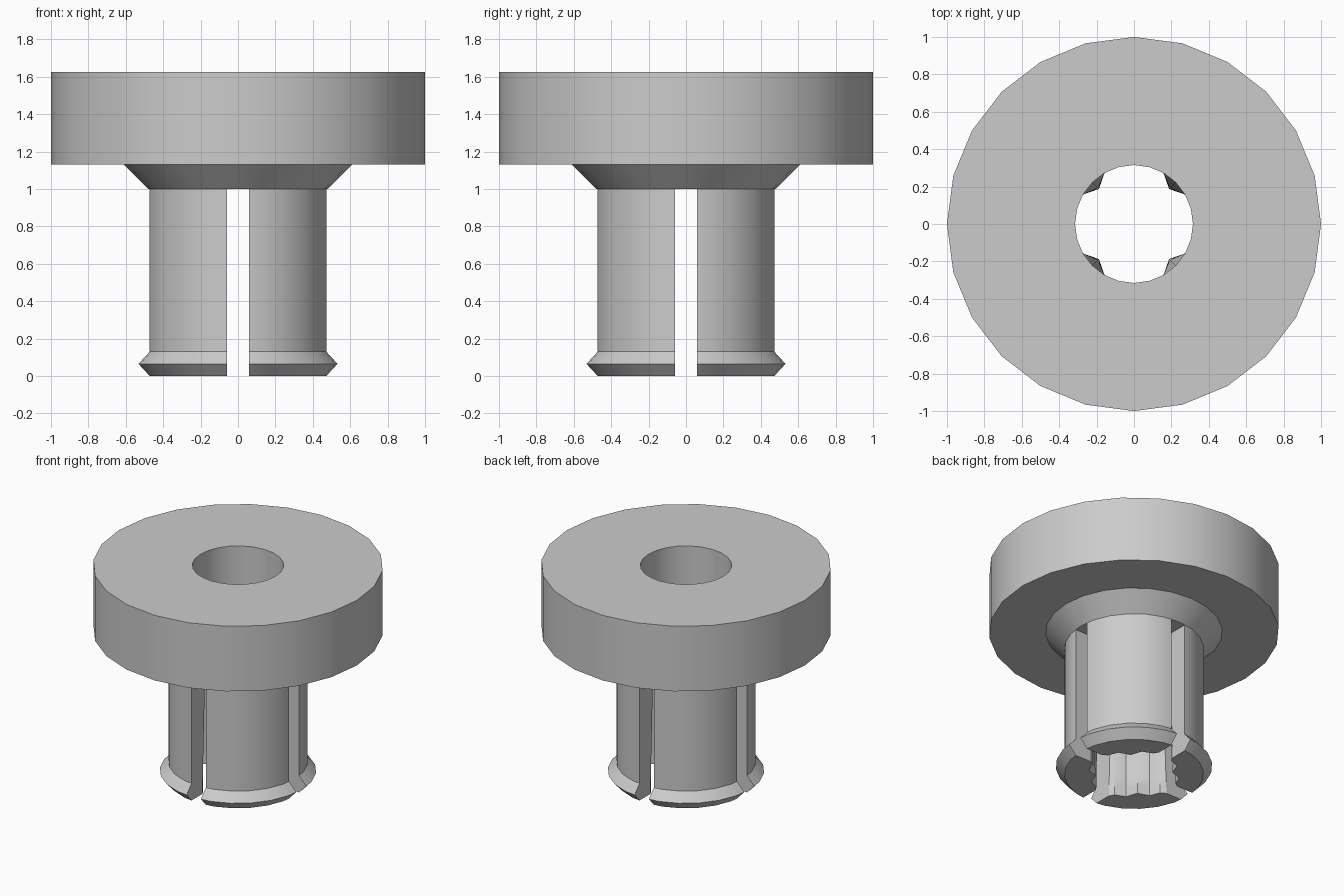
import bpy, bmesh
from math import sin, cos, radians, sqrt

if "Cube" in bpy.data.objects:
    bpy.data.objects.remove(bpy.data.objects["Cube"], do_unlink=True)

SIDES = 24
STEP = radians(360 / SIDES)
BORE = 0.315       # hole radius
SHAFT = 0.48       # outer radius of the prongs
SLOT = 0.06        # half width of the slots

grey = bpy.data.materials.new("plain grey")
grey.use_nodes = True
grey.diffuse_color = (0.6, 0.6, 0.6, 1)
grey.node_tree.nodes["Principled BSDF"].inputs["Base Color"].default_value = (0.6, 0.6, 0.6, 1)


def finish(name, bm):
    bmesh.ops.recalc_face_normals(bm, faces=bm.faces)
    mesh = bpy.data.meshes.new(name)
    bm.to_mesh(mesh)
    bm.free()
    mesh.materials.append(grey)
    obj = bpy.data.objects.new(name, mesh)
    bpy.context.collection.objects.link(obj)
    bpy.ops.object.select_all(action="DESELECT")
    obj.select_set(True)
    bpy.context.view_layer.objects.active = obj
    bpy.ops.object.shade_smooth_by_angle(angle=radians(25))


def bridge(bm, a, b):
    for i in range(len(a)):
        j = (i + 1) % len(a)
        bm.faces.new((a[i], a[j], b[j], b[i]))


# Flanged head: closed profile turned around the axis
profile = [(BORE, 1.0), (SHAFT, 1.0), (0.61, 1.13), (1.0, 1.13), (1.0, 1.625), (BORE, 1.625)]
bm = bmesh.new()
rings = [[bm.verts.new((r * cos(k * STEP), r * sin(k * STEP), z)) for r, z in profile]
         for k in range(SIDES)]
for k in range(SIDES):
    bridge(bm, rings[k], rings[(k + 1) % SIDES])
finish("flanged_head", bm)


def slot_end(r):
    """Point where the slot plane meets the first side of the polygon."""
    t = SLOT / (r * sin(STEP))
    return r + t * r * (cos(STEP) - 1), SLOT


def arc(radii, end):
    x, y = slot_end(end)
    pts = [(r * cos((i + 1) * STEP), r * sin((i + 1) * STEP)) for i, r in enumerate(radii)]
    return [(x, y)] + pts + [(y, x)]


# Four snap prongs, each with a barbed foot and a tapering inner rib
foot = [(0.0, SHAFT), (0.065, 0.54), (0.13, SHAFT), (1.0, SHAFT)]
for name, quarter in (("back_left", 0), ("back_right", 1), ("front_right", 2), ("front_left", 3)):
    bm = bmesh.new()
    c, s = (1, 0, -1, 0)[quarter], (0, 1, 0, -1)[quarter]
    sections = []
    for z, r in foot:
        tip = BORE - 0.05 * (1 - z)
        edge = BORE + 0.035 * (1 - z)
        outline = arc([r] * 5, r) + arc([BORE, BORE, tip, BORE, BORE], edge)[::-1]
        sections.append([bm.verts.new((x * c - y * s, x * s + y * c, z)) for x, y in outline])
    for low, high in zip(sections, sections[1:]):
        bridge(bm, low, high)
    # End caps as strips between outer and inner arcs
    for sec in (sections[0], sections[-1]):
        for i in range(6):
            bm.faces.new((sec[i], sec[i + 1], sec[-2 - i], sec[-1 - i]))
    finish(name + "_prong", bm)
